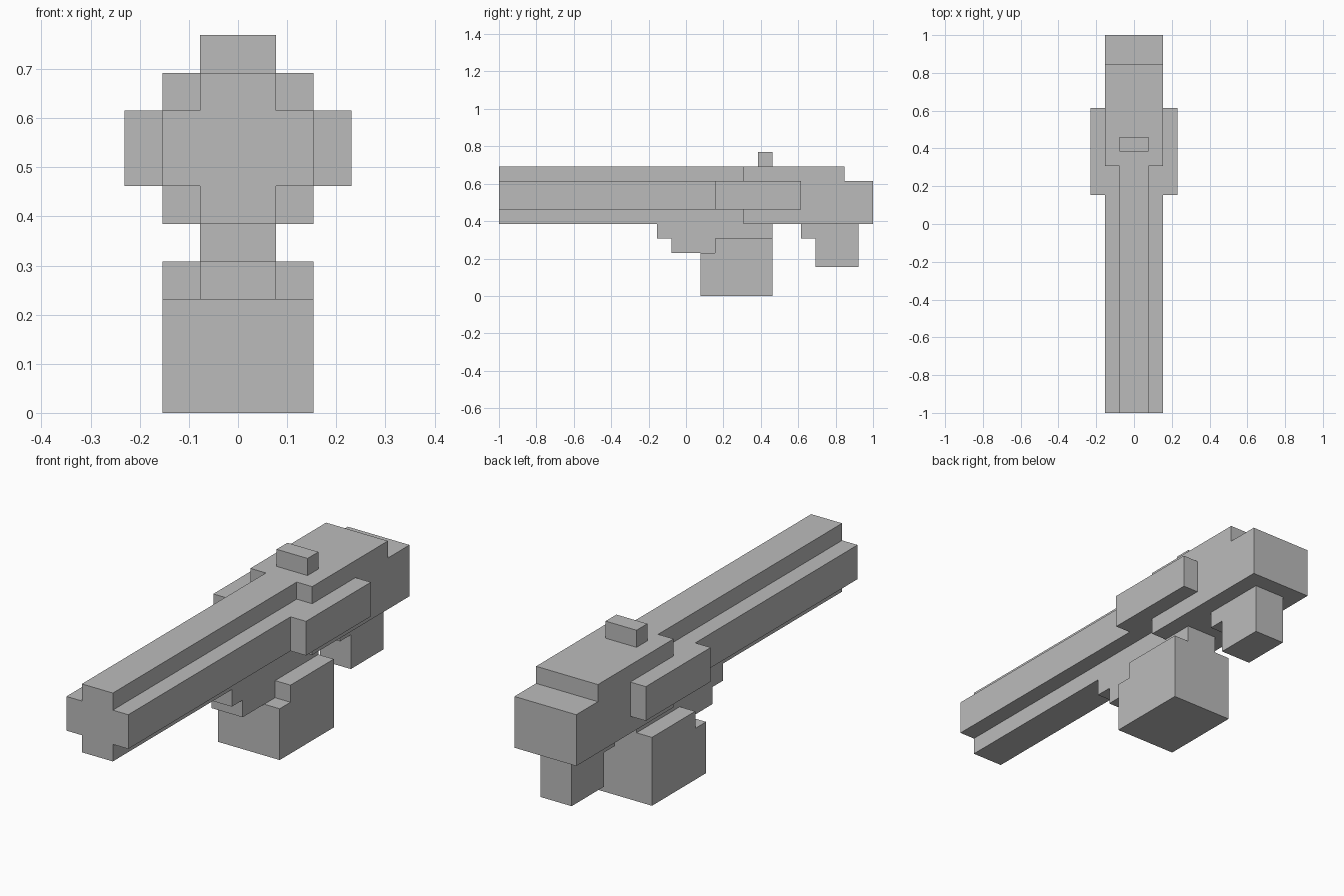
import bpy
import bmesh
from mathutils import Vector

U = 1 / 13   # one block of the grid the model is built on

cube = bpy.data.objects.get("Cube")
if cube:
    bpy.data.objects.remove(cube)

grey = bpy.data.materials.new("plain grey")
grey.use_nodes = True
grey.diffuse_color = (0.5, 0.5, 0.5, 1)
grey.node_tree.nodes["Principled BSDF"].inputs["Base Color"].default_value = grey.diffuse_color


def extrude(name, outline, axis, start, end):
    """Extrude a block-unit outline along x (y, z points) or y (x, z points)."""
    bm = bmesh.new()
    place = (lambda a, b: (start, a, b)) if axis == "x" else (lambda a, b: (a, start, b))
    face = bm.faces.new([bm.verts.new(Vector(place(a, b)) * U) for a, b in outline])
    out = bmesh.ops.extrude_face_region(bm, geom=[face], use_keep_orig=True)
    moved = [v for v in out["geom"] if isinstance(v, bmesh.types.BMVert)]
    step = Vector((1, 0, 0) if axis == "x" else (0, 1, 0)) * (end - start) * U
    bmesh.ops.translate(bm, verts=moved, vec=step)
    bmesh.ops.recalc_face_normals(bm, faces=bm.faces)
    mesh = bpy.data.meshes.new(name)
    bm.to_mesh(mesh)
    bm.free()
    mesh.materials.append(grey)
    obj = bpy.data.objects.new(name, mesh)
    bpy.context.collection.objects.link(obj)
    return obj


def rect(a, b, c, d):
    return [(a, c), (b, c), (b, d), (a, d)]


# Barrel: cross-shaped section running forward from the receiver
half = [(1, 5), (1, 6), (2, 6), (2, 8), (1, 8), (1, 9)]
extrude("barrel", half + [(-x, z) for x, z in reversed(half)], "y", -13, 4)

# Receiver with a lowered step at the back
extrude("receiver", [(4, 5), (13, 5), (13, 8), (11, 8), (11, 9), (4, 9)], "x", -2, 2)

# Side blocks
for side, x in (("left", 2), ("right", -3)):
    extrude(side + "_side_block", rect(2, 8, 6, 8), "x", x, x + 1)

# Sight on top
extrude("sight", rect(5, 6, 9, 10), "x", -1, 1)

# Stepped foregrip and the neck above the magazine
extrude("foregrip", [(-2, 5), (-2, 4), (-1, 4), (-1, 3), (2, 3), (2, 4), (6, 4), (6, 5)], "x", -1, 1)

# Magazine box with a notched upper front edge
extrude("magazine", [(1, 0), (6, 0), (6, 4), (2, 4), (2, 3), (1, 3)], "x", -2, 2)

# Rear grip with a trigger step
extrude("rear_grip", [(8, 5), (8, 4), (9, 4), (9, 2), (12, 2), (12, 5)], "x", -1, 1)
